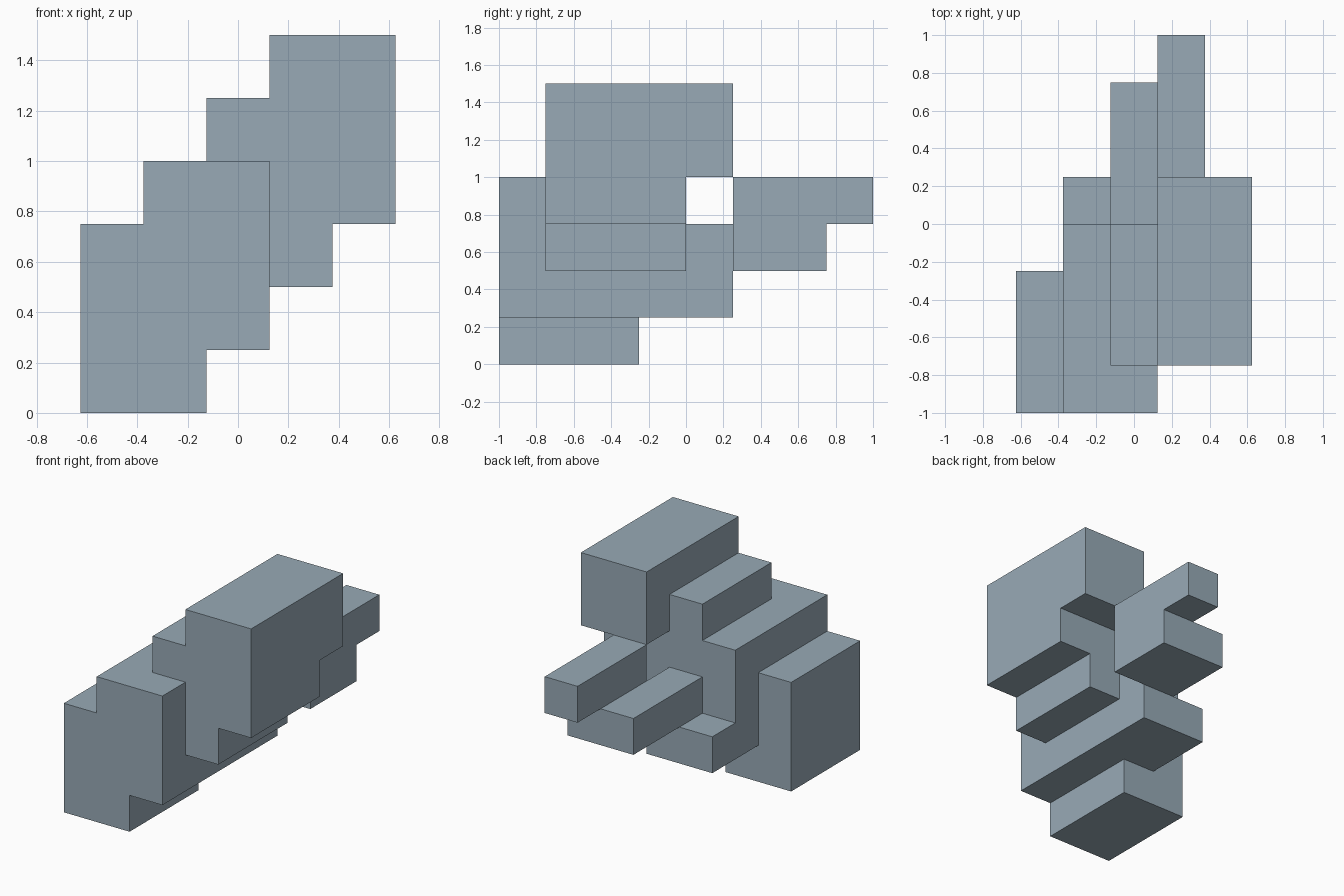
import bpy
import bmesh
from mathutils import Vector

cube = bpy.data.objects.get("Cube")
if cube:
    bpy.data.objects.remove(cube, do_unlink=True)

UNIT = 0.25
ORIGIN = Vector((-0.625, -1, 0))

# Blocks on the unit grid: (x range), (y range), (z range)
BLOCKS = {
    "foot": ((0, 2), (0, 3), (0, 1)),
    "side_slab": ((0, 1), (0, 3), (0, 3)),
    "core": ((1, 3), (0, 4), (1, 4)),
    "low_step": ((1, 3), (0, 5), (1, 2)),
    "tongue": ((2, 3), (4, 7), (2, 3)),
    "rear_link": ((3, 4), (5, 7), (2, 3)),
    "rear_beam": ((3, 4), (5, 8), (3, 4)),
    "core_step": ((2, 3), (1, 4), (4, 5)),
    "under_rib": ((3, 4), (1, 4), (2, 4)),
    "under_slab": ((3, 5), (1, 4), (3, 4)),
    "top_block": ((3, 5), (1, 5), (4, 6)),
}

# Fill the grid cells of every block
cells = {(x, y, z)
         for rx, ry, rz in BLOCKS.values()
         for x in range(*rx) for y in range(*ry) for z in range(*rz)}


def add_cell_face(bm, cell, axis, side):
    """Add the outer square of a cell, facing along the given axis."""
    b, c = (axis + 1) % 3, (axis + 2) % 3
    verts = []
    for u, v in ((0, 0), (1, 0), (1, 1), (0, 1)):
        p = Vector(cell)
        p[axis] += side
        p[b] += u
        p[c] += v
        verts.append(bm.verts.new(ORIGIN + p * UNIT))
    bm.faces.new(verts if side else verts[::-1])


# Skin the cells, then merge flat neighbours into clean faces
bm = bmesh.new()
for cell in sorted(cells):
    for axis in range(3):
        for side in (0, 1):
            neighbour = list(cell)
            neighbour[axis] += 1 if side else -1
            if tuple(neighbour) not in cells:
                add_cell_face(bm, cell, axis, side)
bmesh.ops.remove_doubles(bm, verts=bm.verts, dist=0.001)
bmesh.ops.dissolve_limit(bm, angle_limit=0.01, verts=bm.verts, edges=bm.edges)

mesh = bpy.data.meshes.new("stepped_block")
bm.to_mesh(mesh)
bm.free()

# Single flat colour
colour = (0.314, 0.402, 0.468, 1)
mat = bpy.data.materials.new("blue_grey")
mat.use_nodes = True
mat.diffuse_color = colour
mat.node_tree.nodes["Principled BSDF"].inputs["Base Color"].default_value = colour
mesh.materials.append(mat)

body = bpy.data.objects.new("stepped_block", mesh)
bpy.context.collection.objects.link(body)
